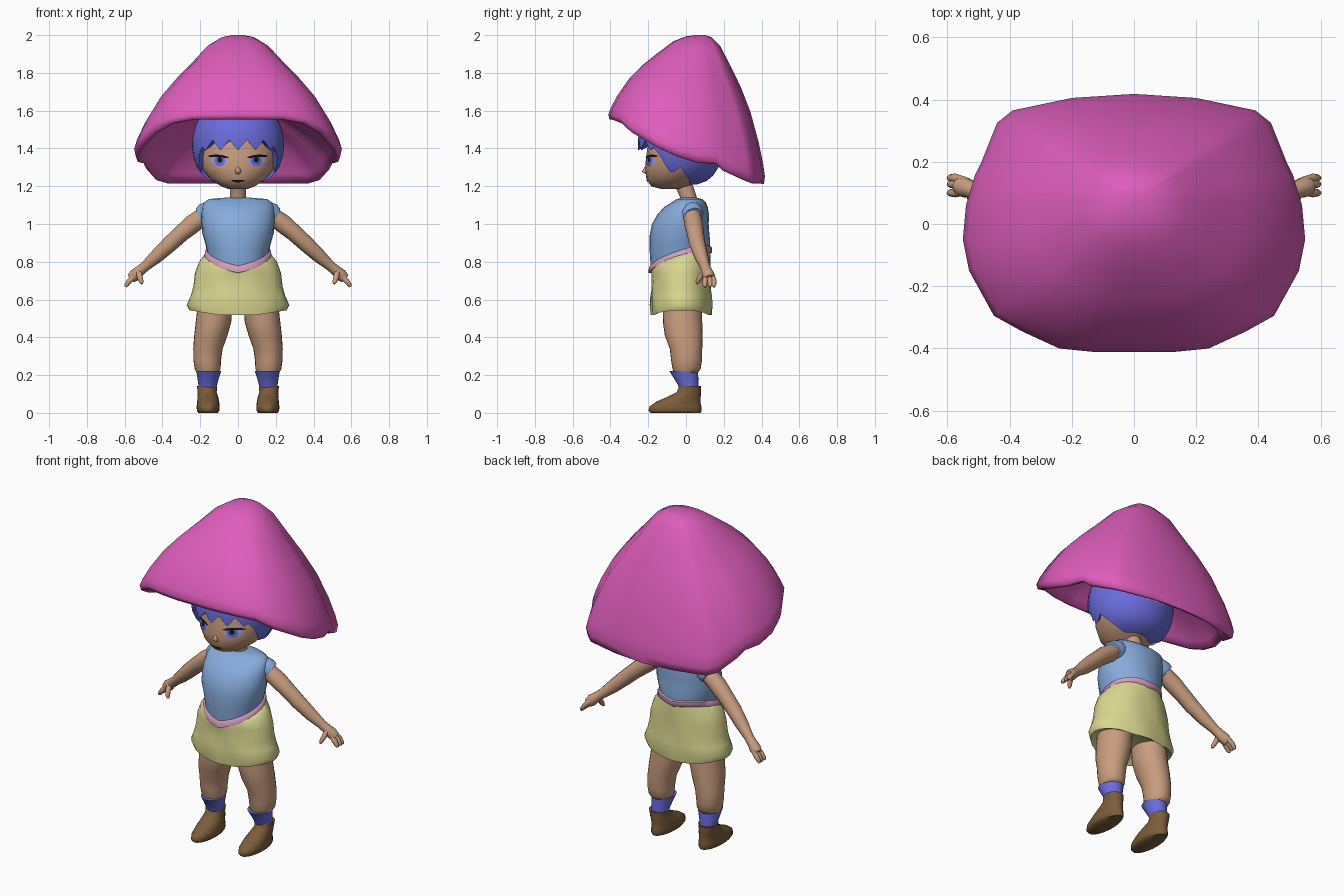
import bpy, bmesh, math
from mathutils import Vector
from mathutils.bvhtree import BVHTree

if "Cube" in bpy.data.objects:
    bpy.data.objects.remove(bpy.data.objects["Cube"])


def material(name, rgb):
    m = bpy.data.materials.new(name)
    m.diffuse_color = (*rgb, 1)
    m.use_nodes = True
    m.node_tree.nodes["Principled BSDF"].inputs["Base Color"].default_value = m.diffuse_color
    return m


PINK = material("hat pink", (0.73, 0.11, 0.5))
BLUE = material("hair blue", (0.145, 0.15, 0.72))
SKIN = material("skin tan", (0.58, 0.335, 0.21))
SHIRT = material("shirt blue", (0.24, 0.41, 0.72))
SHORTS = material("shorts yellow", (0.7, 0.68, 0.275))
TRIM = material("trim rose", (0.65, 0.33, 0.5))
BROWN = material("boot brown", (0.2, 0.108, 0.042))
BLACK = material("ink black", (0.006, 0.006, 0.01))
PALE = material("eye pale blue", (0.32, 0.38, 0.8))


def loft(name, rings, mat, angle=60):
    """Skin a list of equal-length point loops and cap both ends."""
    bm = bmesh.new()
    loops = [[bm.verts.new(p) for p in r] for r in rings]
    n = len(loops[0])
    for a, b in zip(loops, loops[1:]):
        for i in range(n):
            j = (i + 1) % n
            bm.faces.new((a[i], a[j], b[j], b[i]))
    for end in (loops[0], loops[-1]):
        c = bm.verts.new(sum((v.co for v in end), Vector()) / n)
        for i in range(n):
            bm.faces.new((end[i], end[(i + 1) % n], c))
    bmesh.ops.recalc_face_normals(bm, faces=bm.faces)
    return finish(name, bm, mat, angle)


def finish(name, bm, mat, angle=60):
    me = bpy.data.meshes.new(name)
    bm.to_mesh(me)
    bm.free()
    me.materials.append(mat)
    ob = bpy.data.objects.new(name, me)
    bpy.context.collection.objects.link(ob)
    bpy.ops.object.select_all(action='DESELECT')
    ob.select_set(True)
    bpy.context.view_layer.objects.active = ob
    bpy.ops.object.shade_smooth_by_angle(angle=math.radians(angle))
    return ob


def ring(z, cx, cy, rx, ry, tilt=0, n=24):
    """Horizontal ellipse; tilt lifts its back and sides like the waistline."""
    pts = []
    for i in range(n):
        a = 2 * math.pi * i / n
        x, y = cx + rx * math.sin(a), cy - ry * math.cos(a)
        pts.append(Vector((x, y, z + tilt * (0.32 * (y + 0.03) + 0.2 * (abs(x) - 0.1)))))
    return pts


def stack(name, specs, mat, side=1, angle=60):
    return loft(name, [ring(s[0], s[1] * side, *s[2:]) for s in specs], mat, angle)


def tube(name, path, mat, side=1, n=12):
    """Round limb through (x, y, z, radius) points."""
    pts = [Vector((p[0] * side, p[1], p[2])) for p in path]
    rings = []
    for i, p in enumerate(pts):
        d = (pts[min(i + 1, len(pts) - 1)] - pts[max(i - 1, 0)]).normalized()
        u = d.cross(Vector((0, 1, 0.1))).normalized()
        v = d.cross(u)
        rings.append([p + path[i][3] * (u * math.cos(2 * math.pi * k / n) + v * math.sin(2 * math.pi * k / n))
                      for k in range(n)])
    return loft(name, rings, mat)


# Hat: a rim outline swept up to the crown and back along a shallow underside
half = [(0, -.412, 1.565), (.12, -.412, 1.565), (.24, -.40, 1.565), (.36, -.345, 1.545),
        (.45, -.295, 1.50), (.53, -.15, 1.42), (.55, -.05, 1.38), (.54, .06, 1.35),
        (.51, .16, 1.345), (.49, .2, 1.31), (.44, .325, 1.255), (.39, .365, 1.24),
        (.2, .405, 1.235), (0, .418, 1.23)]
rim = [Vector(p) for p in half + [(-x, y, z) for x, y, z in half[-2:0:-1]]]
apex = Vector((0, .08, 2.0))
sweep = [(.06, 0), (.16, .02), (.3, .1), (.47, .27), (.62, .41), (.77, .57), (.9, .76), (.97, .89), (1, .97),
         (.985, 1.03), (.95, 1.04), (.9, .98), (.72, .84), (.5, .72), (.3, .62), (.1, .58)]
hat = []
for r, h in sweep:
    loop = []
    for p in rim:
        d = p - apex
        ny = d.y / math.hypot(d.x, d.y)
        f = h * (1 - .35 * (1 - r) * ny * ny)    # fuller front and back
        loop.append(Vector((apex.x + d.x * r, apex.y + d.y * r, apex.z + d.z * f)))
    hat.append(loop)
loft("hat", hat, PINK, 80)

# Head, nose and neck
head = stack("head", [(1.185, 0, -.08, .05, .05), (1.2, 0, -.085, .09, .10), (1.24, 0, -.06, .15, .15),
                      (1.3, 0, -.03, .195, .187), (1.36, 0, -.01, .21, .2), (1.44, 0, 0, .21, .2),
                      (1.52, 0, 0, .19, .185), (1.6, 0, .01, .11, .11)], SKIN)
stack("nose", [(1.262, 0, -.202, .010, .008), (1.277, 0, -.212, .017, .022), (1.292, 0, -.21, .012, .016),
               (1.312, 0, -.202, .006, .008)], SKIN, angle=180)
tube("neck", [(0, .025, 1.08, .05), (0, .01, 1.15, .042), (0, -.02, 1.23, .045)], SKIN)

# Hair: rounded cap with a jagged fringe, side locks and a full nape
edge = [(50, 1.41), (60, 1.37), (67.5, 1.31), (75, 1.265), (90, 1.30), (105, 1.24), (120, 1.21), (180, 1.21)]


def hair_edge(d):
    if d < 50:
        return 1.39 + .055 * (1 - abs((d / 11.25) % 2 - 1))
    for (a, za), (b, zb) in zip(edge, edge[1:]):
        if d <= b:
            return za + (zb - za) * (d - a) / (b - a)
    return edge[-1][1]


rows, cols = 12, 64
hair = []
for k in range(1, rows + 1):
    loop = []
    for i in range(cols):
        d = 360 * i / cols
        a = math.radians(d)
        t = math.acos(max(-.98, (hair_edge(min(d, 360 - d)) - 1.42) / .215)) * k / rows
        s = math.sin(t) ** .6
        loop.append(Vector((.243 * s * math.sin(a), -.03 - .225 * s * math.cos(a), 1.42 + .215 * math.cos(t))))
    hair.append(loop)
hair.append([Vector((p.x * .6, -.01 + (p.y + .03) * .6, 1.45)) for p in hair[-1]])
loft("hair", hair, BLUE, 50)

# Face details: thin plates that follow the face
bm = bmesh.new()
bm.from_mesh(head.data)
face = BVHTree.FromBMesh(bm)
bm.free()


def decal(name, x, z, rx, rz, tilt, mat, lift, bend=0, n=20):
    bm = bmesh.new()

    def put(u, w):
        w += bend * (u / rx) ** 2
        px, pz = x + u * math.cos(tilt) - w * math.sin(tilt), z + u * math.sin(tilt) + w * math.cos(tilt)
        hit = face.ray_cast(Vector((px, -1, pz)), Vector((0, 1, 0)))[0]
        return bm.verts.new((px, hit.y - lift, pz))

    centre = put(0, 0)
    loops = [[put(f * rx * math.cos(2 * math.pi * i / n), f * rz * math.sin(2 * math.pi * i / n))
              for i in range(n)] for f in (.5, 1)]
    for i in range(n):
        j = (i + 1) % n
        bm.faces.new((centre, loops[0][i], loops[0][j]))
        bm.faces.new((loops[0][i], loops[1][i], loops[1][j], loops[0][j]))
    finish(name, bm, mat)


for s, tag in ((1, "left"), (-1, "right")):
    decal(tag + "_eye", s * .098, 1.336, .046, .025, s * .1, PALE, .004)
    decal(tag + "_iris", s * .096, 1.334, .029, .028, 0, BLUE, .006)
    decal(tag + "_pupil", s * .096, 1.339, .013, .014, 0, BLACK, .008)
    decal(tag + "_lash", s * .103, 1.36, .056, .007, s * .08, BLACK, .009, -.006)
decal("mouth", 0, 1.226, .036, .006, 0, BLACK, .005, .006)

# Shirt, hem trim and shorts
stack("shirt", [(.84, 0, -.03, .163, .157, 1), (.89, 0, -.032, .174, .16, .6), (.95, 0, -.035, .19, .158, .2),
                (1.0, 0, -.03, .192, .15), (1.05, 0, -.015, .194, .137), (1.09, 0, 0, .19, .115),
                (1.115, 0, .015, .178, .09), (1.132, 0, .018, .155, .068), (1.139, 0, .018, .07, .04)], SHIRT)
stack("hem_trim", [(.81, 0, -.03, .162, .156, 1), (.815, 0, -.03, .177, .168, 1), (.841, 0, -.03, .175, .167, 1),
                   (.852, 0, -.03, .16, .154, 1)], TRIM)
shorts = [ring(*s, n=32) for s in [
    (.56, 0, -.03, .2, .12), (.535, 0, -.025, .245, .15), (.53, 0, -.025, .257, .158), (.57, 0, -.025, .272, .165),
    (.62, 0, -.025, .25, .163), (.67, 0, -.025, .236, .158), (.74, 0, -.025, .228, .156),
    (.79, 0, -.028, .206, .158, .5), (.835, 0, -.03, .165, .157, 1)]]
for k, loop in enumerate(shorts):
    for i, p in enumerate(loop):
        if k in (1, 2):      # hem lifts at the outer sides
            p.z += .16 * max(0, abs(p.x) - .1) - .012
        if 2 <= k <= 6:      # soft cloth folds
            p.y *= 1 + .03 * math.sin(i * math.pi / 2 + k)
loft("shorts", shorts, SHORTS)

# Limbs, built once and mirrored
for s, tag in ((1, "left"), (-1, "right")):
    tube(tag + "_sleeve", [(.11, .025, 1.07, .054), (.15, .03, 1.062, .06), (.178, .036, 1.052, .058),
                           (.192, .04, 1.042, .052)], SHIRT, s)
    tube(tag + "_arm", [(.15, .03, 1.065, .045), (.24, .04, 1.0, .05), (.3, .05, .95, .045), (.36, .06, .895, .043),
                        (.43, .08, .83, .037), (.49, .1, .777, .027), (.52, .11, .752, .028),
                        (.545, .118, .73, .033), (.565, .124, .712, .026)], SKIN, s)
    for k, y in enumerate((.1, .128, .148)):
        tube(f"{tag}_finger_{k + 1}", [(.54, .108 + k * .014, .733, .015), (.575, y, .698, .0145),
                                       (.59, y, .678, .012), (.597, y, .667, .006)], SKIN, s, 8)
    tube(tag + "_thumb", [(.525, .1, .75, .016), (.52, .075, .718, .015), (.512, .062, .695, .012),
                          (.508, .058, .683, .006)], SKIN, s, 8)
    stack(tag + "_leg", [(.215, .16, 0, .06, .065), (.235, .161, .003, .069, .075), (.28, .163, .003, .073, .082),
                         (.34, .159, 0, .078, .086), (.41, .144, -.012, .088, .1), (.48, .13, -.018, .094, .104),
                         (.6, .118, -.02, .092, .104)], SKIN, s)
    stack(tag + "_sock", [(.11, .162, .018, .047, .048), (.15, .16, .011, .05, .055), (.185, .158, 0, .057, .065),
                          (.222, .155, -.012, .066, .076), (.222, .156, -.008, .055, .06)], BLUE, s, 35)
    stack(tag + "_boot", [(0, .158, -.055, .052, .132), (.012, .158, -.058, .06, .141), (.035, .158, -.056, .061, .137),
                          (.06, .158, -.04, .058, .116), (.085, .16, -.01, .055, .088), (.11, .163, .015, .05, .064),
                          (.143, .164, .022, .054, .058), (.138, .164, .022, .043, .047)], BROWN, s)
